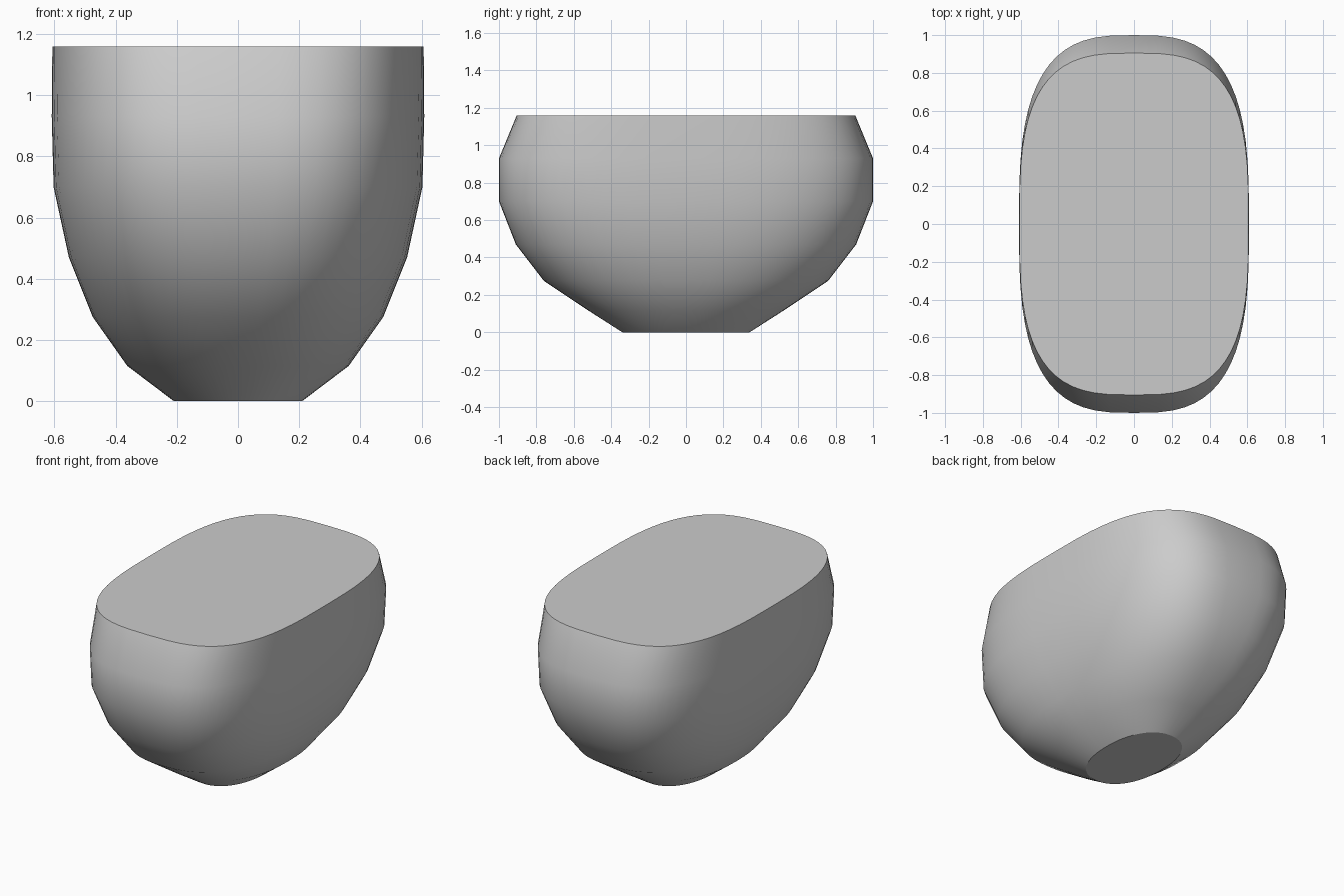
import bpy, bmesh
from math import sin, cos, pi, copysign, radians

default = bpy.data.objects.get("Cube")
if default:
    bpy.data.objects.remove(default, do_unlink=True)

# Single plain grey
grey = bpy.data.materials.new("plain_grey")
grey.use_nodes = True
colour = (0.6, 0.6, 0.6, 1)
grey.diffuse_color = colour
grey.node_tree.nodes["Principled BSDF"].inputs["Base Color"].default_value = colour

SEGMENTS = 64

# Levels of the body: height, half width, half length, squareness
LEVELS = [
    (0.0, 0.21, 0.34, 2.2),
    (0.115, 0.362, 0.52, 2.3),
    (0.275, 0.475, 0.76, 2.5),
    (0.47, 0.553, 0.91, 2.7),
    (0.70, 0.603, 1.0, 2.9),
    (0.93, 0.609, 1.0, 3.0),
    (1.16, 0.607, 0.905, 3.1),
]


def rounded(value, squareness):
    return copysign(abs(value) ** (2 / squareness), value)


def ring(bm, z, half_x, half_y, squareness):
    """One rounded-rectangle outline at a given height."""
    verts = []
    for i in range(SEGMENTS):
        a = 2 * pi * i / SEGMENTS
        verts.append(bm.verts.new((half_x * rounded(cos(a), squareness),
                                   half_y * rounded(sin(a), squareness), z)))
    return verts


# Body: outlines joined from the small base to the wide flat top
bm = bmesh.new()
rings = [ring(bm, *level) for level in LEVELS]
for low, high in zip(rings, rings[1:]):
    for i in range(SEGMENTS):
        j = (i + 1) % SEGMENTS
        bm.faces.new((low[i], low[j], high[j], high[i]))
bm.faces.new(rings[0][::-1])
bm.faces.new(rings[-1])
bmesh.ops.recalc_face_normals(bm, faces=bm.faces)

mesh = bpy.data.meshes.new("rounded_body")
bm.to_mesh(mesh)
bm.free()
mesh.materials.append(grey)
body = bpy.data.objects.new("rounded_body", mesh)
bpy.context.collection.objects.link(body)

# Smooth sides with crisp rims
bpy.ops.object.select_all(action="DESELECT")
body.select_set(True)
bpy.context.view_layer.objects.active = body
bpy.ops.object.shade_smooth_by_angle(angle=radians(30))
